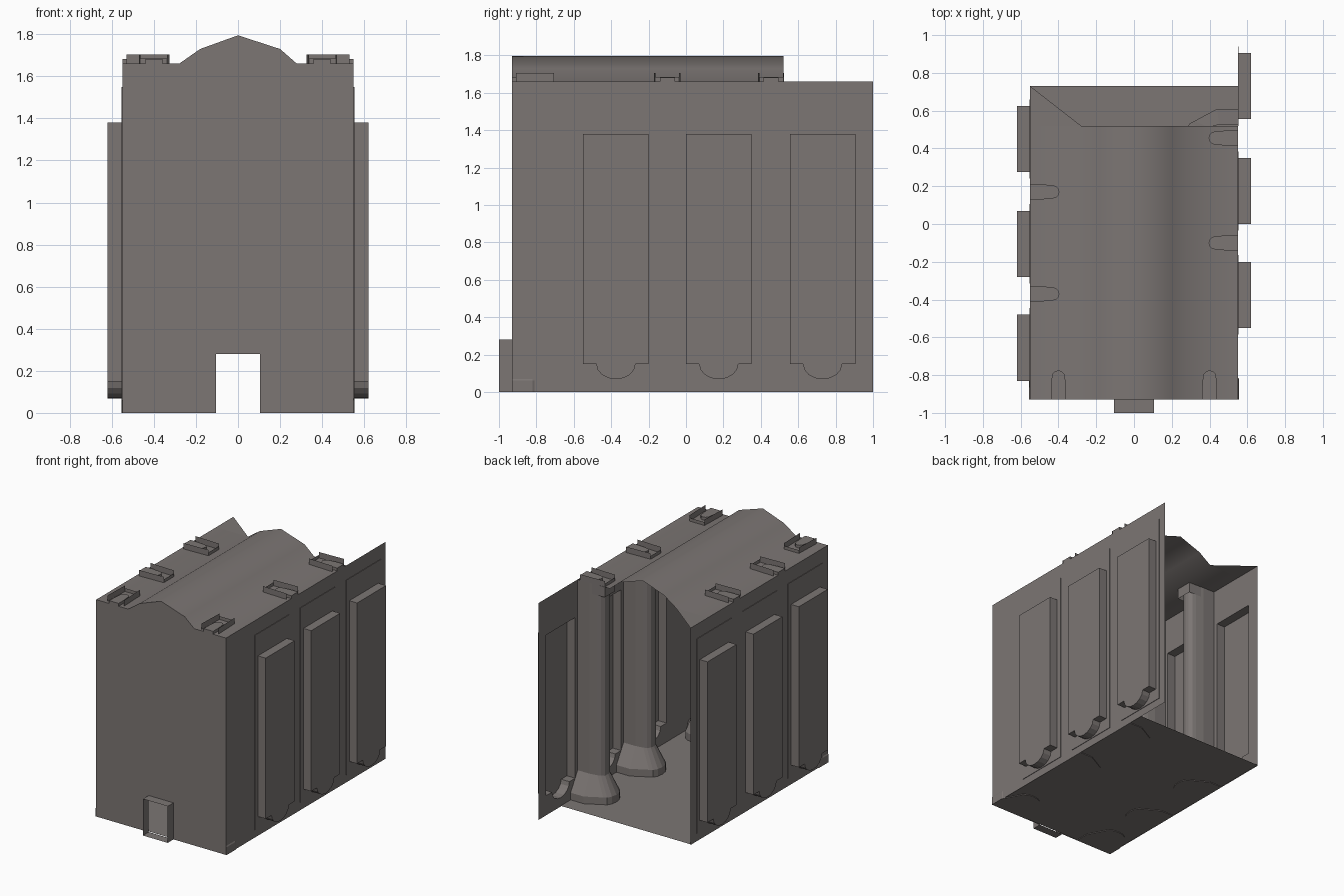
import bpy, bmesh, math
from mathutils import Matrix, Vector

if "Cube" in bpy.data.objects:
    bpy.data.objects.remove(bpy.data.objects["Cube"])

stone = bpy.data.materials.new("warm_grey_stone")
stone.diffuse_color = (0.20, 0.18, 0.173, 1)
stone.use_nodes = True
stone.node_tree.nodes["Principled BSDF"].inputs["Base Color"].default_value = stone.diffuse_color

W, FRONT, TOP = 0.55, -0.93, 1.66


def finish(name, bm, smooth=False, matrix=None):
    bmesh.ops.remove_doubles(bm, verts=bm.verts, dist=1e-5)
    bmesh.ops.recalc_face_normals(bm, faces=bm.faces)
    for f in bm.faces:
        f.smooth = smooth
    me = bpy.data.meshes.new(name)
    bm.to_mesh(me)
    bm.free()
    me.materials.append(stone)
    ob = bpy.data.objects.new(name, me)
    bpy.context.collection.objects.link(ob)
    if matrix:
        me.transform(matrix)
    return ob


def strip(bm, a, b, closed=False):
    """Quads joining two matching point loops."""
    va, vb = [bm.verts.new(p) for p in a], [bm.verts.new(p) for p in b]
    n = len(va)
    for i in range(n if closed else n - 1):
        j = (i + 1) % n
        bm.faces.new((va[i], va[j], vb[j], vb[i]))


def sheet(bm, outline, holes=()):
    """Flat filled outline with holes."""
    edges = []
    for loop in [outline, *holes]:
        vs = [bm.verts.new(p) for p in loop]
        edges += [bm.edges.new((vs[i - 1], vs[i])) for i in range(len(vs))]
    n = Vector((Vector(outline[1]) - Vector(outline[0])).cross(Vector(outline[2]) - Vector(outline[1])))
    bmesh.ops.triangle_fill(bm, use_beauty=True, edges=edges, normal=n)


def rect(x, y0, y1, z0, z1):
    return [(x, y0, z0), (x, y1, z0), (x, y1, z1), (x, y0, z1)]


# front wall with the doorway notch and vaulted gable
vault = [(-W, TOP), (-0.28, TOP), (-0.18, 1.73), (0, 1.795), (0.2, 1.73), (0.28, TOP), (W, TOP)]
door = [(0.105, 0), (0.105, 0.28), (-0.105, 0.28), (-0.105, 0)]
bm = bmesh.new()
vs = [bm.verts.new((x, FRONT, z)) for x, z in [(-W, 0)] + vault + [(W, 0)] + door]
bm.faces.new(vs)
bmesh.ops.triangulate(bm, faces=bm.faces)
finish("front_wall", bm)

# door passage, open at both ends
bm = bmesh.new()
strip(bm, [(x, -1.0, z) for x, z in door], [(x, FRONT, z) for x, z in door], True)
finish("door_passage", bm)

# roof vault plus torn corner on the left
bm = bmesh.new()
strip(bm, [(x, FRONT, z) for x, z in vault], [(x, 0.52, z) for x, z in vault])
roof = finish("vaulted_roof", bm, True)
bm = bmesh.new()
bm.faces.new([bm.verts.new(p) for p in [(-W, 0.52, TOP), (-0.28, 0.52, TOP), (-W, 0.73, TOP)]])
finish("torn_roof_corner", bm)

# floor
bm = bmesh.new()
bm.faces.new([bm.verts.new(p) for p in [(-W, FRONT, .005), (W, FRONT, .005), (W, .73, .005), (-W, .73, .005)]])
finish("floor", bm)


def window_outline(c):
    """Tall rectangle with a half-round dip in the sill, as (y, z)."""
    pts = [(c - 0.175, 1.38), (c - 0.175, 0.15)]
    for i in range(9):
        a = math.pi + math.pi * i / 8
        pts.append((c + 0.105 * math.cos(a), 0.15 + 0.082 * math.sin(a)))
    return pts + [(c + 0.175, 0.15), (c + 0.175, 1.38)]


# side walls with projecting window bays
for side, name, back, centres in ((1, "right", 1.0, (-0.375, 0.175, 0.73)),
                                  (-1, "left", 0.73, (-0.655, -0.105, 0.45))):
    x0, x1 = side * W, side * 0.62
    outs = [window_outline(c) for c in centres]
    bm = bmesh.new()
    sheet(bm, rect(x0, FRONT, back, 0, TOP), [[(x0, y, z) for y, z in o] for o in outs])
    finish(name + "_wall", bm)
    for k, (c, o) in enumerate(zip(centres, outs)):
        bm = bmesh.new()
        strip(bm, [(x0, y, z) for y, z in o], [(x1, y, z) for y, z in o], True)
        sheet(bm, [(x1, y, z) for y, z in o])
        finish(f"{name}_window_bay_{k + 1}", bm)
        # thin raised surround
        bm = bmesh.new()
        xs = x0 + side * 0.004
        r1 = min(c + 0.21, back - 0.02)
        sheet(bm, rect(xs, c - 0.21, r1, 0.06, 1.55), [[(xs, y, z) for y, z in o]])
        strip(bm, rect(x0, c - 0.21, r1, 0.06, 1.55), rect(xs, c - 0.21, r1, 0.06, 1.55), True)
        finish(f"{name}_window_surround_{k + 1}", bm)


def half_round(half, straight, depth, nose, z, grow=0.0):
    """Open profile against a wall: sides, shoulder, rounded nose."""
    pts = [(0, half), (straight, half)]
    for i in range(7):
        a = math.pi / 2 - math.pi * i / 6
        pts.append((depth + grow * math.cos(a), nose * math.sin(a)))
    pts += [(straight, -half), (0, -half)]
    return [(x, y, z) for x, y in pts]


def column(x, y, angle, k):
    m = Matrix.Translation((x, y, 0)) @ Matrix.Rotation(angle, 4, 'Z')
    # flared foot
    bm = bmesh.new()
    levels = [half_round(0.155, 0.11, 0.23, 0.09, 0, 0.05),
              half_round(0.155, 0.11, 0.23, 0.09, 0.06, 0.05),
              half_round(0.07, 0.1, 0.16, 0.06, 0.2, 0.05)]
    for a, b in zip(levels, levels[1:]):
        strip(bm, a, b)
    bm.faces.new([bm.verts.new(p) for p in levels[0]])
    finish(f"column_foot_{k}", bm, False, m)
    # shaft
    bm = bmesh.new()
    strip(bm, half_round(0.07, 0.1, 0.16, 0.06, 0.15, 0.05), half_round(0.07, 0.1, 0.16, 0.06, TOP, 0.05))
    finish(f"column_shaft_{k}", bm, False, m)
    # bracket poking through the roof: channel walls and low stub
    bm = bmesh.new()
    u = [(0.02, 0.07), (0.225, 0.063), (0.225, -0.063), (0.02, -0.07)]
    for a, b in ((0, 1), (2, 3)):
        strip(bm, [(*u[a], 1.58), (*u[b], 1.58)], [(*u[a], 1.705), (*u[b], 1.705)])
    strip(bm, [(*u[1], 1.58), (*u[2], 1.58)], [(*u[1], 1.685), (*u[2], 1.685)])
    finish(f"column_bracket_{k}", bm, False, m)
    bm = bmesh.new()
    n = half_round(0.04, 0.06, 0.12, 0.035, 1.66, 0.035)
    t = [(px, py, 1.682) for px, py, _ in n]
    strip(bm, n, t, True)
    bm.faces.new([bm.verts.new(p) for p in t])
    finish(f"column_stub_{k}", bm, False, m)


spots = [(W, -0.1, math.pi), (W, 0.455, math.pi), (-W, 0.17, 0), (-W, -0.37, 0),
         (-0.4, FRONT, math.pi / 2), (0.4, FRONT, math.pi / 2)]
for k, (x, y, a) in enumerate(spots, 1):
    column(x, y, a, k)
